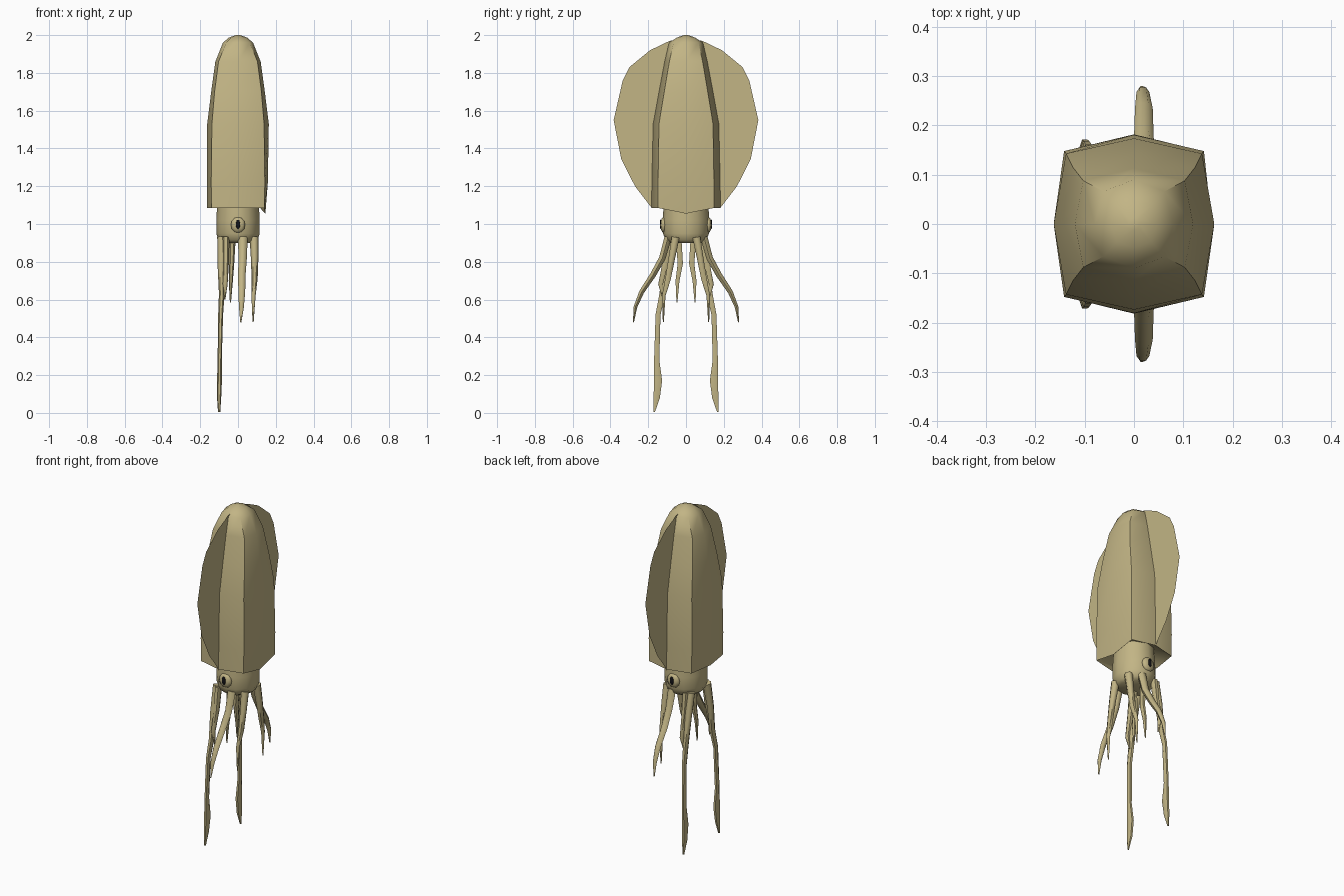
import bpy, bmesh, math
from mathutils import Vector


def material(name, rgb):
    m = bpy.data.materials.new(name)
    m.diffuse_color = (*rgb, 1)
    return m


SKIN = material("tan skin", (0.54, 0.46, 0.235))
BLACK = material("black pupil", (0.006, 0.006, 0.008))


def finish(name, bm, mat, angle=45, smooth=True):
    """Turn a bmesh into a named, coloured object."""
    bmesh.ops.recalc_face_normals(bm, faces=bm.faces)
    me = bpy.data.meshes.new(name)
    bm.to_mesh(me)
    bm.free()
    me.materials.append(mat)
    ob = bpy.data.objects.new(name, me)
    bpy.context.collection.objects.link(ob)
    bpy.ops.object.select_all(action='DESELECT')
    ob.select_set(True)
    bpy.context.view_layer.objects.active = ob
    if smooth:
        bpy.ops.object.shade_smooth_by_angle(angle=math.radians(angle))
    return ob


def loft(bm, rings):
    """Skin a list of point rings and cap both ends."""
    vs = [[bm.verts.new(p) for p in ring] for ring in rings]
    n = len(vs[0])
    for a, b in zip(vs, vs[1:]):
        for i in range(n):
            j = (i + 1) % n
            bm.faces.new((a[i], a[j], b[j], b[i]))
    bm.faces.new(vs[0])
    bm.faces.new(vs[-1])


# Mantle: rounded eight-sided body with a pointed lip on the +x side
def mantle_ring(z, xr, xl, cx, cy, y, lip=0.0):
    return [(xr, 0, z - lip), (cx, cy, z), (0, y, z), (-cx, cy, z),
            (-xl, 0, z), (-cx, -cy, z), (0, -y, z), (cx, -cy, z)]


bm = bmesh.new()
loft(bm, [
    mantle_ring(1.13, 0.10, 0.10, 0.08, 0.08, 0.11),
    mantle_ring(1.10, 0.13, 0.15, 0.125, 0.135, 0.165, 0.03),
    mantle_ring(1.085, 0.145, 0.163, 0.14, 0.148, 0.182, 0.03),
    mantle_ring(1.22, 0.158, 0.163, 0.142, 0.148, 0.181),
    mantle_ring(1.53, 0.163, 0.163, 0.138, 0.143, 0.174),
    mantle_ring(1.70, 0.142, 0.142, 0.124, 0.115, 0.143),
    mantle_ring(1.86, 0.12, 0.12, 0.103, 0.088, 0.113),
    mantle_ring(1.96, 0.080, 0.080, 0.062, 0.066, 0.09),
    mantle_ring(1.987, 0.048, 0.048, 0.035, 0.036, 0.048),
    mantle_ring(2.0, 0.012, 0.012, 0.009, 0.009, 0.012),
])
finish("mantle", bm, SKIN, 50)

# Fins: thin sheets on both sides of the mantle
FIN = [(0.06, 1.975), (0.09, 1.968), (0.19, 1.92), (0.30, 1.83), (0.335, 1.76),
       (0.383, 1.55), (0.343, 1.345), (0.27, 1.2), (0.184, 1.088), (0.15, 1.3),
       (0.15, 1.53), (0.10, 1.8)]
for side, name in ((1, "left_fin"), (-1, "right_fin")):
    bm = bmesh.new()
    bm.faces.new([bm.verts.new((0, side * y, z)) for y, z in FIN])
    bmesh.ops.triangulate(bm, faces=bm.faces)
    finish(name, bm, SKIN, smooth=False)

# Head: short rounded drum under the mantle
bm = bmesh.new()
loft(bm, [[(rx * math.cos(i * math.tau / 12), ry * math.sin(i * math.tau / 12), z)
           for i in range(12)]
          for z, rx, ry in ((0.90, 0.085, 0.085), (0.915, 0.104, 0.108),
                            (0.95, 0.115, 0.122), (1.02, 0.115, 0.124),
                            (1.14, 0.108, 0.115))])
finish("head", bm, SKIN, 60)


def ball(name, mat, centre, size):
    bm = bmesh.new()
    bmesh.ops.create_uvsphere(bm, u_segments=10, v_segments=6, radius=1)
    for v in bm.verts:
        v.co = Vector(c + s * p for c, s, p in zip(centre, size, v.co))
    finish(name, bm, mat, 60)


# Eyes: shallow bulges with small upright pupils
for side, name in ((1, "left"), (-1, "right")):
    ball(name + "_eye", SKIN, (0, side * 0.118, 0.995), (0.04, 0.018, 0.042))
    ball(name + "_pupil", BLACK, (0, side * 0.134, 0.998), (0.012, 0.005, 0.025))


def tube(name, path):
    """Six-sided tapering limb along (x, y, z, half_x, half_y) stations."""
    bm = bmesh.new()
    rings = []
    for k, (x, y, z, rx, ry) in enumerate(path):
        a = Vector(path[max(k - 1, 0)][:3])
        b = Vector(path[min(k + 1, len(path) - 1)][:3])
        t = (b - a).normalized()
        v = t.cross(Vector((1, 0, 0))).normalized()
        u = v.cross(t)
        rings.append([Vector((x, y, z)) + u * rx * math.cos(i * math.tau / 6)
                      + v * ry * math.sin(i * math.tau / 6) for i in range(6)])
    loft(bm, rings)
    finish(name, bm, SKIN, 60)


# Limbs for one side, mirrored across y
LIMBS = {
    "tentacle": [(-0.085, 0.075, 0.93, 0.025, 0.025), (-0.088, 0.105, 0.78, 0.02, 0.02),
                 (-0.086, 0.125, 0.63, 0.015, 0.018), (-0.092, 0.148, 0.52, 0.013, 0.015),
                 (-0.097, 0.155, 0.28, 0.011, 0.016), (-0.098, 0.148, 0.17, 0.013, 0.025),
                 (-0.100, 0.155, 0.08, 0.011, 0.019), (-0.100, 0.168, 0.005, 0.006, 0.004)],
    "side_arm": [(0.025, 0.095, 0.93, 0.026, 0.022), (0.025, 0.125, 0.82, 0.022, 0.02),
                 (0.02, 0.175, 0.73, 0.02, 0.018), (0.02, 0.235, 0.64, 0.018, 0.015),
                 (0.018, 0.268, 0.56, 0.013, 0.011), (0.015, 0.278, 0.48, 0.003, 0.003)],
    "lower_arm": [(0.085, 0.055, 0.93, 0.024, 0.024), (0.088, 0.075, 0.82, 0.02, 0.02),
                  (0.088, 0.095, 0.71, 0.016, 0.017), (0.082, 0.118, 0.62, 0.011, 0.011),
                  (0.080, 0.120, 0.48, 0.003, 0.003)],
    "inner_arm": [(-0.03, 0.04, 0.93, 0.018, 0.018), (-0.034, 0.030, 0.79, 0.014, 0.016),
                  (-0.038, 0.045, 0.70, 0.011, 0.012), (-0.04, 0.048, 0.585, 0.003, 0.003)],
    "upper_arm": [(-0.065, 0.09, 0.93, 0.02, 0.022), (-0.065, 0.108, 0.80, 0.017, 0.018),
                  (-0.068, 0.135, 0.68, 0.013, 0.014), (-0.07, 0.12, 0.60, 0.003, 0.003)],
}
for name, path in LIMBS.items():
    for side, label in ((1, "left_"), (-1, "right_")):
        tube(label + name, [(x, side * y, z, rx, ry) for x, y, z, rx, ry in path])
